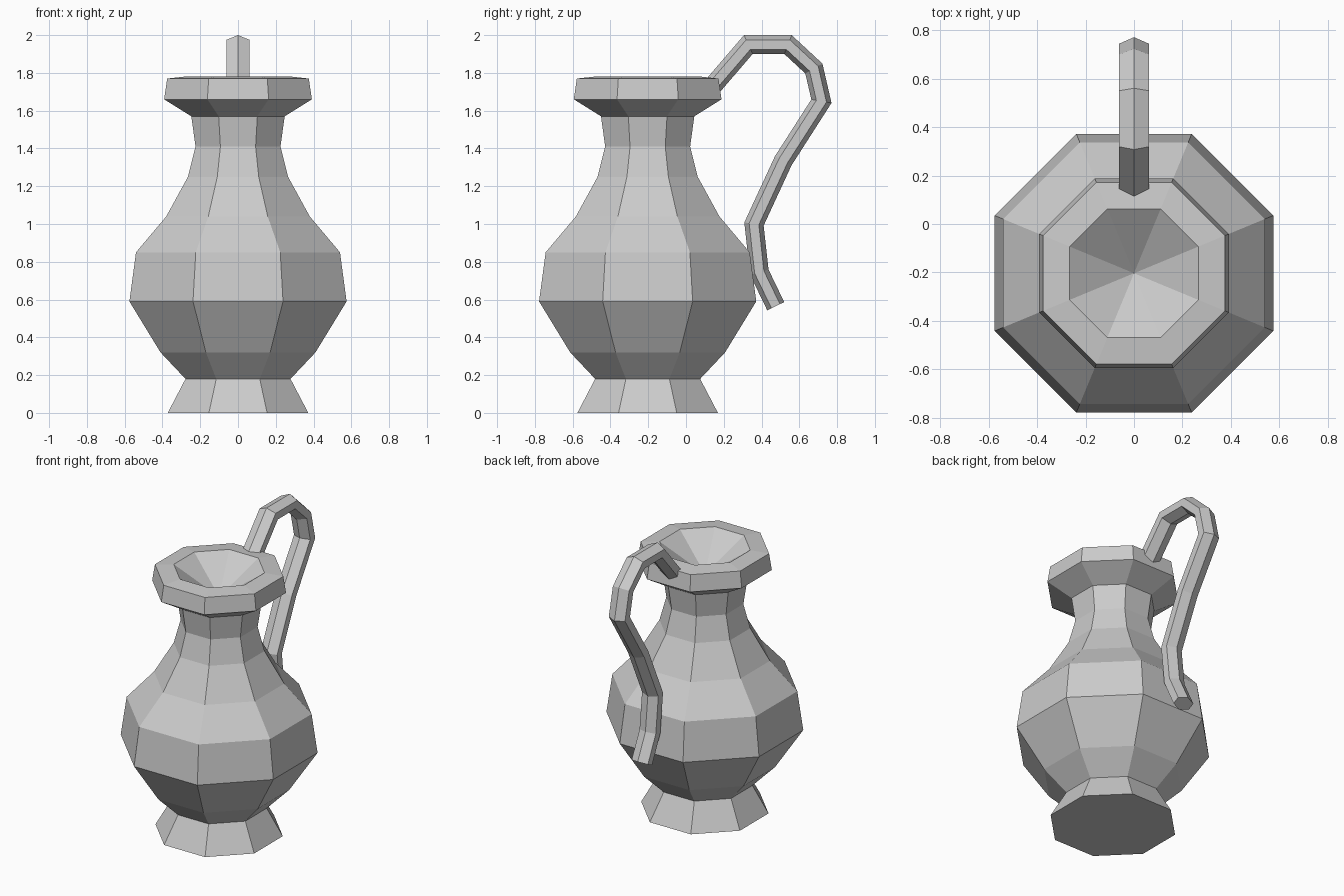
import bpy, bmesh
from math import cos, sin, pi
from mathutils import Vector

default = bpy.data.objects.get("Cube")
if default:
    bpy.data.objects.remove(default, do_unlink=True)

clay = bpy.data.materials.new("grey_clay")
clay.use_nodes = True
GREY = (0.6, 0.6, 0.6, 1)
clay.diffuse_color = GREY
clay.node_tree.nodes["Principled BSDF"].inputs["Base Color"].default_value = GREY


def skin_rings(name, rings, apex=None):
    """Join successive rings with quads; cap the start, and the end flat or to a point."""
    bm = bmesh.new()
    loops = [[bm.verts.new(p) for p in ring] for ring in rings]
    n = len(loops[0])
    for low, high in zip(loops, loops[1:]):
        for i in range(n):
            j = (i + 1) % n
            bm.faces.new((low[i], low[j], high[j], high[i]))
    bm.faces.new(loops[0][::-1])
    if apex:
        tip = bm.verts.new(apex)
        for i in range(n):
            bm.faces.new((loops[-1][i], loops[-1][(i + 1) % n], tip))
    else:
        bm.faces.new(loops[-1])
    bmesh.ops.recalc_face_normals(bm, faces=bm.faces)
    mesh = bpy.data.meshes.new(name)
    bm.to_mesh(mesh)
    bm.free()
    mesh.materials.append(clay)
    obj = bpy.data.objects.new(name, mesh)
    bpy.context.collection.objects.link(obj)
    return obj


# Eight-sided vessel: (distance from axis to flat side, height)
SIDES = 8
CENTRE_Y = -0.203
PROFILE = [(0.372, 0), (0.278, 0.18), (0.41, 0.32), (0.575, 0.59), (0.54, 0.85),
           (0.38, 1.04), (0.265, 1.25), (0.225, 1.41), (0.247, 1.57),
           (0.391, 1.66), (0.375, 1.77), (0.265, 1.782)]


def octagon(apothem, z):
    r = apothem / cos(pi / SIDES)
    angles = [(i + 0.5) * 2 * pi / SIDES for i in range(SIDES)]
    return [(r * cos(a), CENTRE_Y + r * sin(a), z) for a in angles]


skin_rings("jug_body", [octagon(*p) for p in PROFILE], apex=(0, CENTRE_Y, 1.59))

# Six-sided handle swept along a path in the y-z plane, with mitred joints
PATH = [Vector((0, y, z)) for y, z in
        [(0.115, 1.7), (0.33, 1.95), (0.54, 1.95), (0.677, 1.823), (0.717, 1.65),
         (0.515, 1.335), (0.36, 1.0), (0.388, 0.745), (0.475, 0.565)]]
HALF_WIDTH, HALF_DEPTH = 0.061, 0.05
SECTION = [(0, 1), (1, 0.5), (1, -0.5), (0, -1), (-1, -0.5), (-1, 0.5)]

rings = []
for i, point in enumerate(PATH):
    before = (point - PATH[i - 1]).normalized() if i else None
    after = (PATH[i + 1] - point).normalized() if i + 1 < len(PATH) else before
    before = before or after
    tangent = (before + after).normalized()
    outward = Vector((0, -tangent.z, tangent.y)) / tangent.dot(after)
    rings.append([point + Vector((u * HALF_WIDTH, 0, 0)) + outward * v * HALF_DEPTH
                  for u, v in SECTION])
skin_rings("handle", rings)
